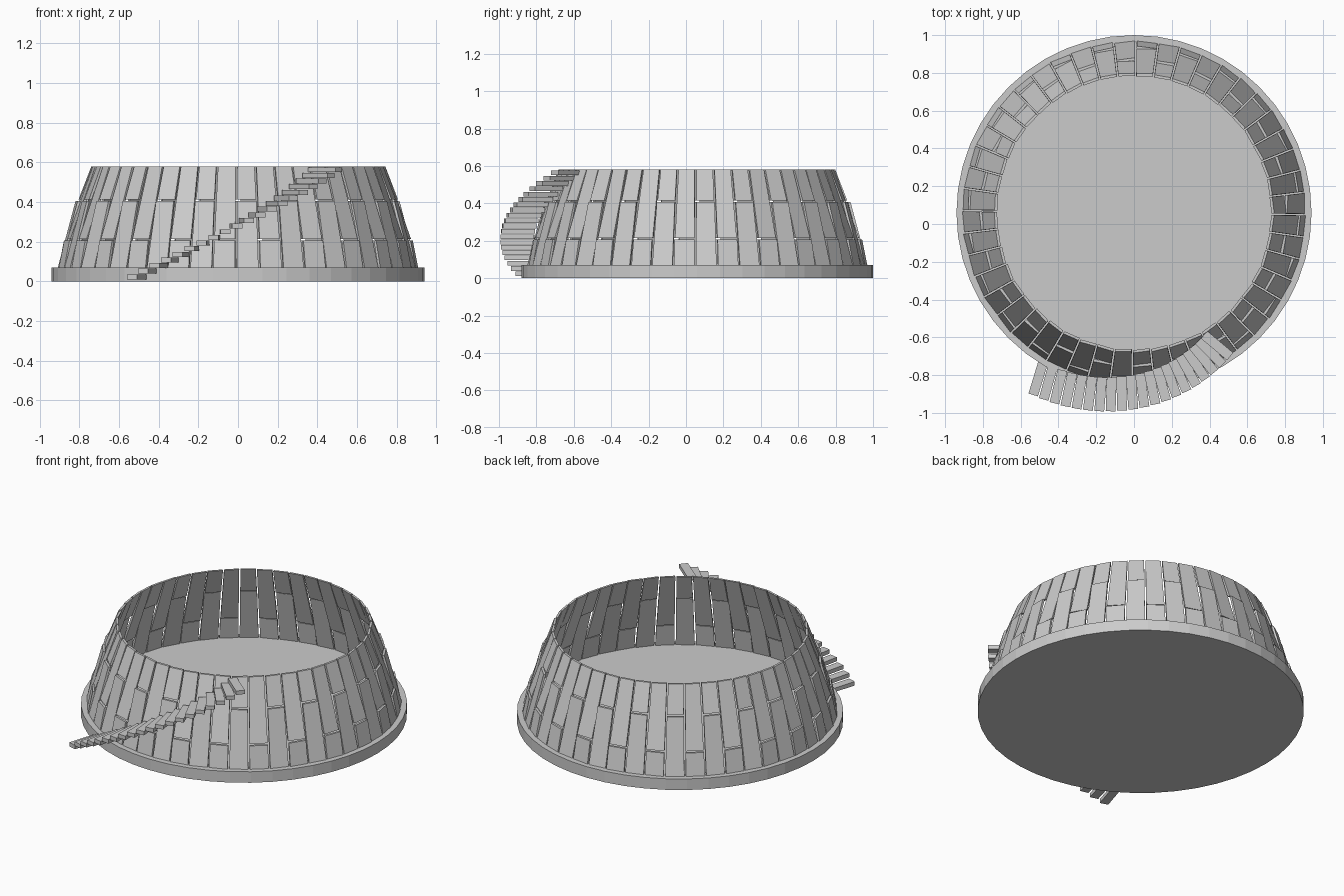
import bpy, bmesh, random
from math import sin, cos, radians, pi
from mathutils import Vector, Matrix

random.seed(4)
if "Cube" in bpy.data.objects:
    bpy.data.objects.remove(bpy.data.objects["Cube"])

CENTRE = Vector((0, 0.06, 0))
BASE_TOP, WALL_TOP = 0.07, 0.58
STAVES, STEPS = 48, 20

stone = bpy.data.materials.new("light grey")
stone.use_nodes = True
grey = (0.6, 0.6, 0.6, 1)
stone.diffuse_color = grey
stone.node_tree.nodes["Principled BSDF"].inputs["Base Color"].default_value = grey


def finish(bm, name):
    bmesh.ops.recalc_face_normals(bm, faces=bm.faces)
    mesh = bpy.data.meshes.new(name)
    bm.to_mesh(mesh)
    bm.free()
    mesh.materials.append(stone)
    obj = bpy.data.objects.new(name, mesh)
    bpy.context.collection.objects.link(obj)
    return obj


def heading(a):
    """Unit direction at angle a, measured from the front towards +x."""
    return Vector((sin(a), -cos(a), 0))


def add_board(bm, angle, z0, r0, z1, r1, thick=0.014, gap=0.009):
    """Tapered flat board leaning inwards between two heights."""
    out = heading(angle)
    side = heading(angle + pi / 2)
    yaw = random.uniform(-0.004, 0.004)
    rings = []
    for z, r in ((z0, r0), (z1, r1)):
        half = r * pi / STAVES - gap / 2
        corners = ((-half, -yaw), (half, yaw), (half, yaw - thick), (-half, -yaw - thick))
        rings.append([bm.verts.new(CENTRE + out * (r + d) + side * s + Vector((0, 0, z)))
                      for s, d in corners])
    low, high = rings
    bm.faces.new(low)
    bm.faces.new(high)
    for i in range(4):
        j = (i + 1) % 4
        bm.faces.new((low[i], low[j], high[j], high[i]))


# Round base slab
bm = bmesh.new()
bmesh.ops.create_cone(bm, cap_ends=True, segments=STAVES, radius1=0.94, radius2=0.94,
                      depth=BASE_TOP,
                      matrix=Matrix.Translation(CENTRE + Vector((0, 0, BASE_TOP / 2))))
finish(bm, "base_slab")

# Leaning wall of staves, with the joint alternating between two heights
lower, upper = bmesh.new(), bmesh.new()
for i in range(STAVES):
    a = 0.054 + i * 2 * pi / STAVES
    joint, r_low, r_high = ((0.41, 0.815, 0.802), (0.21, 0.878, 0.868))[i % 2]
    add_board(lower, a, BASE_TOP - 0.01, 0.907, joint - 0.004, r_low)
    add_board(upper, a, joint + 0.004, r_high, WALL_TOP, 0.738)
finish(lower, "lower_wall_boards")
finish(upper, "upper_wall_boards")

# Floating stair slabs winding up the outside of the wall
bm = bmesh.new()
for k in range(STEPS):
    t = k / (STEPS - 1)
    a = radians(-30 + 62 * t)
    turn = radians(-17 + 26 * t + 41 * t * t)
    radius = 1.015 - 0.09 * t - 0.095 * t * t
    pos = CENTRE + heading(a) * radius + Vector((0, 0, 0.023 + 0.54 * t))
    bmesh.ops.create_cube(bm, size=1, matrix=Matrix.Translation(pos)
                          @ Matrix.Rotation(turn, 4, 'Z')
                          @ Matrix.Diagonal((0.052, 0.18, 0.025, 1)))
finish(bm, "stair_steps")
